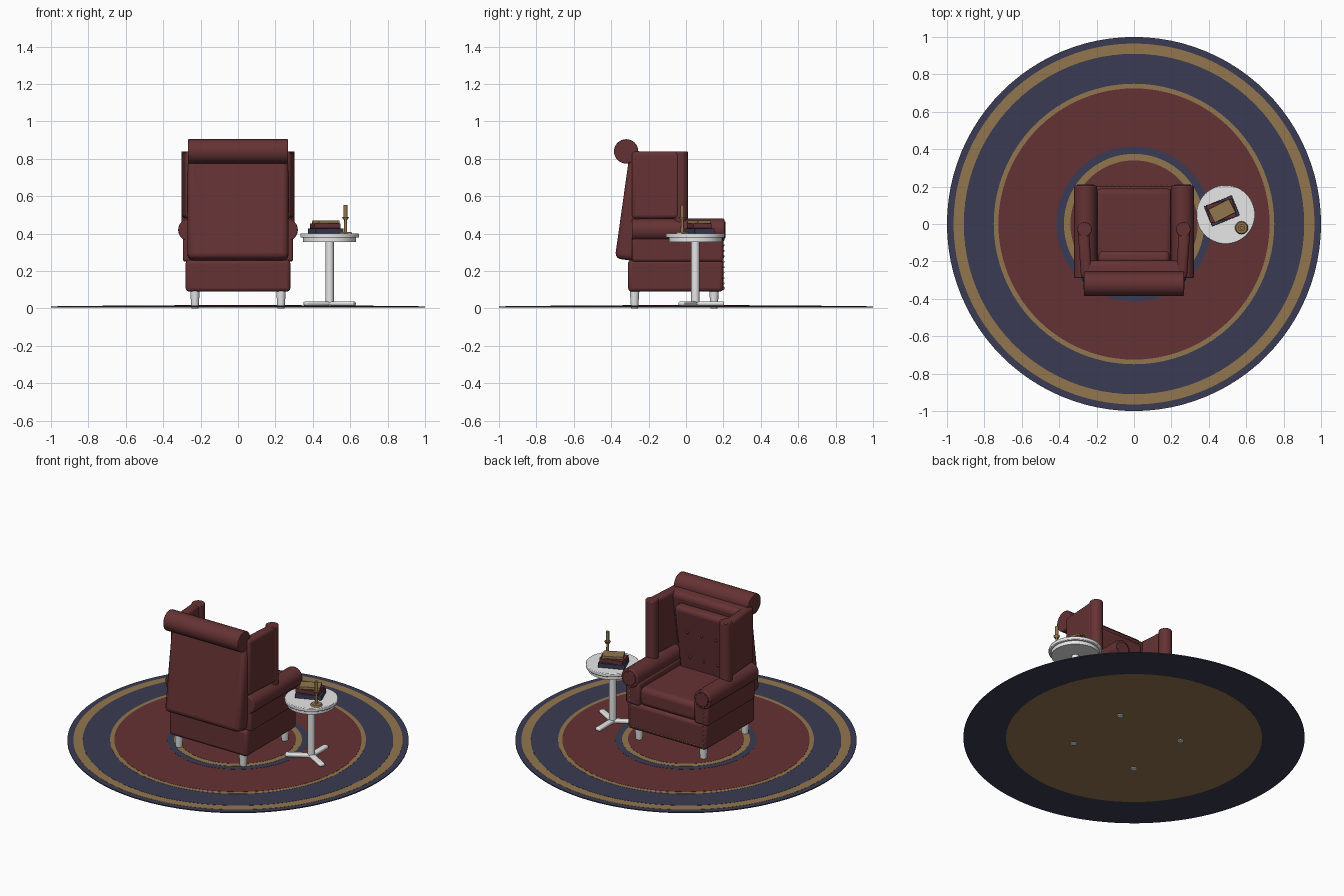
import bpy, math
from mathutils import Vector

old = bpy.data.objects.get("Cube")
if old:
    bpy.data.objects.remove(old, do_unlink=True)


def material(name, rgb):
    m = bpy.data.materials.new(name)
    m.use_nodes = True
    m.diffuse_color = (*rgb, 1)
    m.node_tree.nodes["Principled BSDF"].inputs["Base Color"].default_value = (*rgb, 1)
    return m


RED = material("oxblood leather", (0.13, 0.032, 0.034))
NAVY = material("navy", (0.044, 0.044, 0.087))
GOLD = material("old gold", (0.29, 0.18, 0.078))
WHITE = material("pale wood", (0.8, 0.8, 0.8))


def finish(name, mat, bevel=0, segments=3):
    """Name, colour, round off and shade the active object."""
    o = bpy.context.object
    o.name = name
    o.data.materials.append(mat)
    bpy.ops.object.transform_apply(location=False, rotation=False, scale=True)
    if bevel:
        b = o.modifiers.new("rounding", "BEVEL")
        b.width, b.segments = bevel, segments
        b.limit_method = "ANGLE"
    bpy.ops.object.shade_smooth_by_angle(angle=math.radians(40))
    return o


def box(name, mat, centre, size, bevel=0.0, rot=(0, 0, 0)):
    bpy.ops.mesh.primitive_cube_add(size=1, location=centre,
                                    rotation=[math.radians(a) for a in rot])
    bpy.context.object.scale = size
    return finish(name, mat, bevel)


def rod(name, mat, start, end, r1, r2=None, bevel=0.0, sides=32):
    """Cylinder or cone running from start to end."""
    a, b = Vector(start), Vector(end)
    d = b - a
    bpy.ops.mesh.primitive_cone_add(vertices=sides, radius1=r1, radius2=r1 if r2 is None else r2,
                                    depth=d.length, location=(a + b) / 2,
                                    rotation=d.to_track_quat("Z", "Y").to_euler())
    return finish(name, mat, bevel, 2)


def ball(name, mat, centre, r):
    bpy.ops.mesh.primitive_uv_sphere_add(segments=10, ring_count=6, radius=r, location=centre)
    return finish(name, mat)


# Round rug: stacked discs, each a little taller than the last
rings = [(1, NAVY), (0.965, GOLD), (0.91, NAVY), (0.75, GOLD),
         (0.725, RED), (0.415, NAVY), (0.375, GOLD), (0.34, RED)]
for i, (radius, mat) in enumerate(rings):
    bottom = 0.0045 if i == 3 else 0.005 + 0.0003 * i
    rod(f"rug_ring_{i + 1}", mat, (0, 0, bottom), (0, 0, 0.011 + 0.001 * i), radius, sides=96)

# Chair body: base, seat cushion, leaning back with roll and inner pad
box("chair_base", RED, (0, -0.055, 0.175), (0.56, 0.51, 0.17), 0.02)
box("seat_cushion", RED, (0, -0.03, 0.31), (0.41, 0.44, 0.12), 0.03)
LEAN = (-8, 0, 0)
box("chair_back", RED, (0, -0.285, 0.55), (0.54, 0.11, 0.585), 0.03, LEAN)
box("back_cushion", RED, (0, -0.205, 0.56), (0.38, 0.07, 0.44), 0.025, LEAN)
rod("top_roll", RED, (-0.267, -0.32, 0.84), (0.267, -0.32, 0.84), 0.065, bevel=0.004)
for z in (0.45, 0.62):
    for x in (-0.1, 0, 0.1):
        ball("back_button", RED, (x, -0.185 + (z - 0.45) * 0.14, z), 0.009)

# Mirrored side parts
for side, s in (("left", 1), ("right", -1)):
    box(f"{side}_arm_panel", RED, (s * 0.245, -0.045, 0.325), (0.1, 0.49, 0.15), 0.015)
    rod(f"{side}_arm_roll", RED, (s * 0.26, -0.29, 0.42), (s * 0.26, 0.205, 0.42), 0.06, bevel=0.006)
    rod(f"{side}_arm_scroll", RED, (s * 0.26, 0.2, 0.42), (s * 0.26, 0.211, 0.42), 0.045, bevel=0.004)
    box(f"{side}_wing", RED, (s * 0.262, -0.16, 0.66), (0.06, 0.26, 0.36), 0.02, (0, 0, s * -4))
    rod(f"{side}_wing_post", RED, (s * 0.264, -0.029, 0.42), (s * 0.264, -0.029, 0.84), 0.039, bevel=0.005)
    for place, y in (("front", 0.15), ("back", -0.275)):
        rod(f"{side}_{place}_leg", WHITE, (s * 0.23, y, 0), (s * 0.23, y, 0.1), 0.019, 0.026)
    # Brass nails up each front edge
    for i in range(10):
        ball("brass_nail", GOLD, (s * 0.262, 0.2, 0.105 + i * 0.029), 0.006)
# Brass nails along the lower front edge
for i in range(1, 18):
    ball("brass_nail", GOLD, (-0.262 + i * 0.0291, 0.2, 0.112), 0.006)

# Side table on three feet
TX, TY = 0.49, 0.05
rod("table_top", WHITE, (TX, TY, 0.378), (TX, TY, 0.4), 0.157, bevel=0.004, sides=48)
rod("table_apron", WHITE, (TX, TY, 0.355), (TX, TY, 0.38), 0.142, sides=48)
rod("table_column", WHITE, (TX, TY, 0.015), (TX, TY, 0.36), 0.022)
for deg in (90, 210, 330):
    a = math.radians(deg)
    box("table_foot", WHITE, (TX + 0.077 * math.cos(a), TY + 0.077 * math.sin(a), 0.026),
        (0.155, 0.036, 0.022), 0.008, (0, 0, deg))

# Stack of books
box("bottom_book", NAVY, (0.47, 0.07, 0.414), (0.16, 0.115, 0.028), 0.002, (0, 0, 22))
box("middle_book", RED, (0.467, 0.07, 0.441), (0.145, 0.1, 0.026), 0.002, (0, 0, 14))
box("top_book", GOLD, (0.47, 0.07, 0.462), (0.125, 0.08, 0.016), 0.002, (0, 0, 27))

# Candlestick
CX, CY = 0.575, -0.02
for name, z1, z2, r1, r2 in (("foot", 0.4, 0.41, 0.035, 0.03), ("stem", 0.41, 0.48, 0.009, 0.007),
                             ("cup", 0.475, 0.49, 0.012, 0.019), ("candle", 0.49, 0.553, 0.01, 0.01)):
    rod(f"candlestick_{name}", GOLD, (CX, CY, z1), (CX, CY, z2), r1, r2, sides=20)
